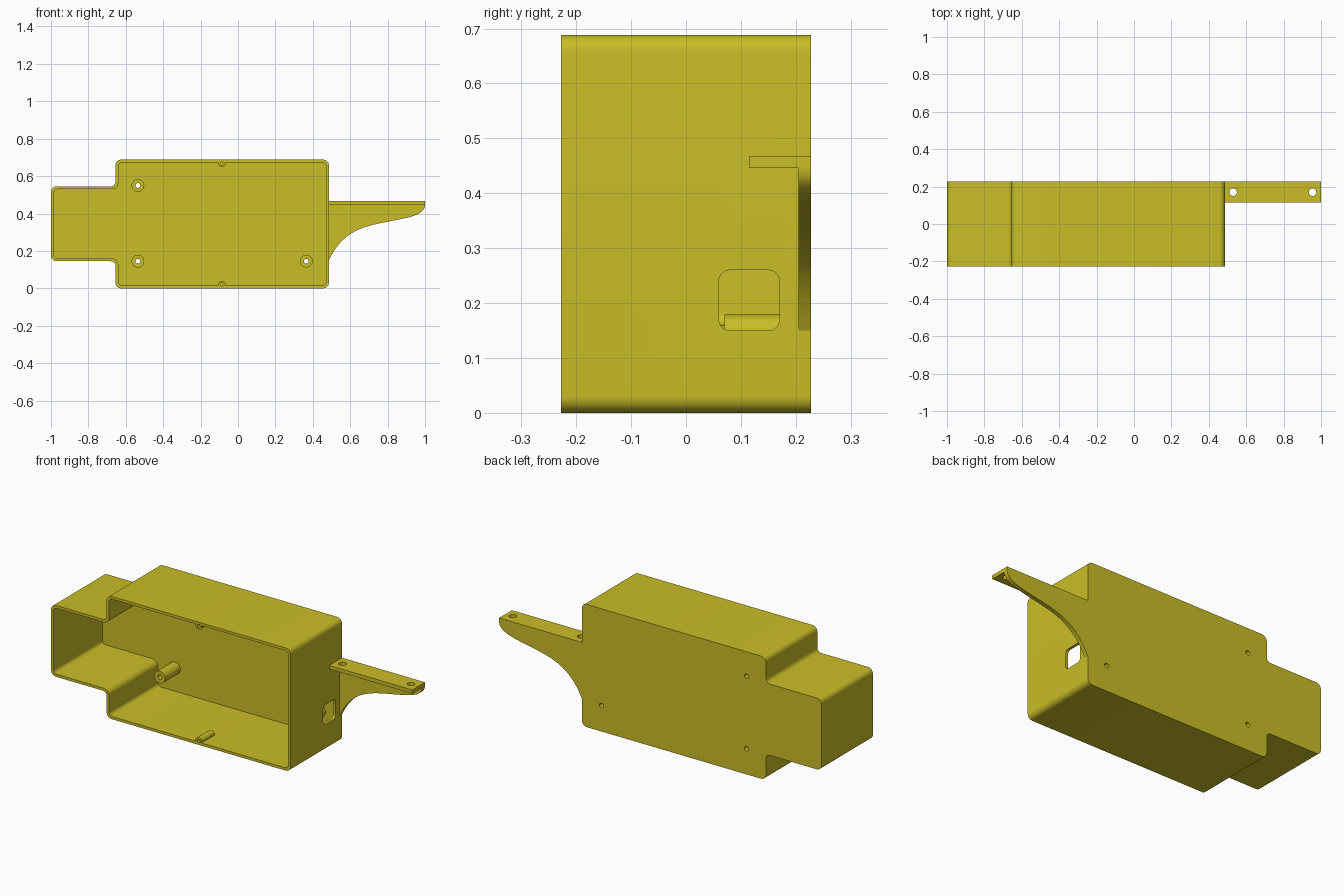
import bpy, bmesh, math
from mathutils import Vector
from mathutils.geometry import interpolate_bezier

if "Cube" in bpy.data.objects:
    bpy.data.objects.remove(bpy.data.objects["Cube"])

mat = bpy.data.materials.new("olive yellow")
mat.diffuse_color = (0.59, 0.51, 0.02, 1)
mat.use_nodes = True
mat.node_tree.nodes["Principled BSDF"].inputs["Base Color"].default_value = mat.diffuse_color

FRONT, BACK, FLOOR, WALL = -0.228, 0.228, 0.205, 0.015


def rounded(corners, radii, n=8):
    """Round each corner of a polygon with an arc of the given radius."""
    out = []
    for i, c in enumerate(corners):
        p = Vector(c)
        a = (Vector(corners[i - 1]) - p).normalized()
        b = (Vector(corners[(i + 1) % len(corners)]) - p).normalized()
        r = radii[i]
        centre = p + (a + b) * r        # right-angle corners
        for k in range(n + 1):
            t = k / n * math.pi / 2
            out.append(centre - b * r * math.cos(t) - a * r * math.sin(t))
    return out


def circle(u, v, r, n=32):
    return [(u + r * math.cos(2 * math.pi * k / n),
             v + r * math.sin(2 * math.pi * k / n)) for k in range(n)]


def place(p, d, axis):
    u, v = p
    return {"x": (d, u, v), "y": (u, d, v), "z": (u, v, d)}[axis]


def loft(name, rings, axis="y"):
    """Solid skinned over (profile, depth) rings, capped at both ends."""
    bm = bmesh.new()
    vs = [[bm.verts.new(place(p, d, axis)) for p in pts] for pts, d in rings]
    for r, s in zip(vs, vs[1:]):
        for i in range(len(r)):
            bm.faces.new((r[i - 1], r[i], s[i], s[i - 1]))
    bm.faces.new(vs[0])
    bm.faces.new(vs[-1])
    bmesh.ops.recalc_face_normals(bm, faces=bm.faces)
    me = bpy.data.meshes.new(name)
    bm.to_mesh(me)
    bm.free()
    me.materials.append(mat)
    ob = bpy.data.objects.new(name, me)
    bpy.context.collection.objects.link(ob)
    return ob


def prism(name, pts, a, b, axis="y"):
    return loft(name, [(pts, a), (pts, b)], axis)


def boolean(ob, tool, op="DIFFERENCE"):
    m = ob.modifiers.new("cut", "BOOLEAN")
    m.object, m.operation, m.solver = tool, op, "EXACT"
    bpy.context.view_layer.objects.active = ob
    bpy.ops.object.modifier_apply(modifier=m.name)
    bpy.data.objects.remove(tool)


def smooth(ob):
    bpy.ops.object.select_all(action="DESELECT")
    ob.select_set(True)
    bpy.context.view_layer.objects.active = ob
    bpy.ops.object.shade_smooth_by_angle(angle=math.radians(30))


def outline(w):
    """Stepped housing outline, shrunk inward by w."""
    L, S, R = -1 + w, -0.655 + w, 0.486 - w
    lo, hi, b, t = 0.145 + w, 0.545 - w, w, 0.688 - w
    pts = [(L, lo), (S, lo), (S, b), (R, b), (R, t), (S, t), (S, hi), (L, hi)]
    out, inn = 0.03 - w * 0.6, 0.025 + w * 0.6
    return rounded(pts, [out, inn, out, out, out, out, inn, out])


# Housing: open tray
housing = loft("housing", [(outline(0), BACK), (outline(0), FRONT),
                           (outline(WALL), FRONT), (outline(WALL), FLOOR)])

# Lid screw bosses on the top and bottom walls
for z in (0.021, 0.667):
    boolean(housing, prism("boss", circle(-0.085, z, 0.0195), FRONT, -0.115), "UNION")
    boolean(housing, prism("boss_hole", circle(-0.085, z, 0.009), FRONT - 0.02, -0.14))

# Cable window in the right wall
window = rounded([(0.06, 0.15), (0.17, 0.15), (0.17, 0.26), (0.06, 0.26)], [0.02] * 4)
boolean(housing, prism("window", window, 0.44, 0.52, "x"))

# Mounting posts with holes drilled through the back
for i, (x, z) in enumerate([(-0.535, 0.145), (-0.535, 0.55), (0.365, 0.145)]):
    boolean(housing, prism("post_hole", circle(x, z, 0.013), 0.15, 0.3))
    tube = loft("mounting_post_%d" % (i + 1),
                [(circle(x, z, 0.034), FLOOR + 0.001), (circle(x, z, 0.034), 0.07)])
    boolean(tube, prism("post_bore", circle(x, z, 0.013), 0.0, 0.3))
    smooth(tube)
smooth(housing)

# Bracket: flat shelf with two holes
shelf = prism("bracket_shelf", [(0.48, 0.115), (1, 0.115), (1, BACK), (0.48, BACK)],
              0.446, 0.467, "z")
for x in (0.53, 0.955):
    boolean(shelf, prism("shelf_hole", circle(x, 0.17, 0.02), 0.4, 0.5, "z"))
smooth(shelf)

# Bracket: curved web under the shelf
V = lambda x, z: Vector((x, z, 0))
curve = interpolate_bezier(V(0.486, 0.15), V(0.57, 0.33), V(0.70, 0.335), V(0.86, 0.368), 24)
curve += interpolate_bezier(V(0.86, 0.368), V(0.95, 0.385), V(1, 0.405), V(1, 0.447), 16)[1:]
web = [(p.x, p.y) for p in curve] + [(0.48, 0.447), (0.48, 0.15)]
smooth(prism("bracket_web", web, FLOOR, BACK))
